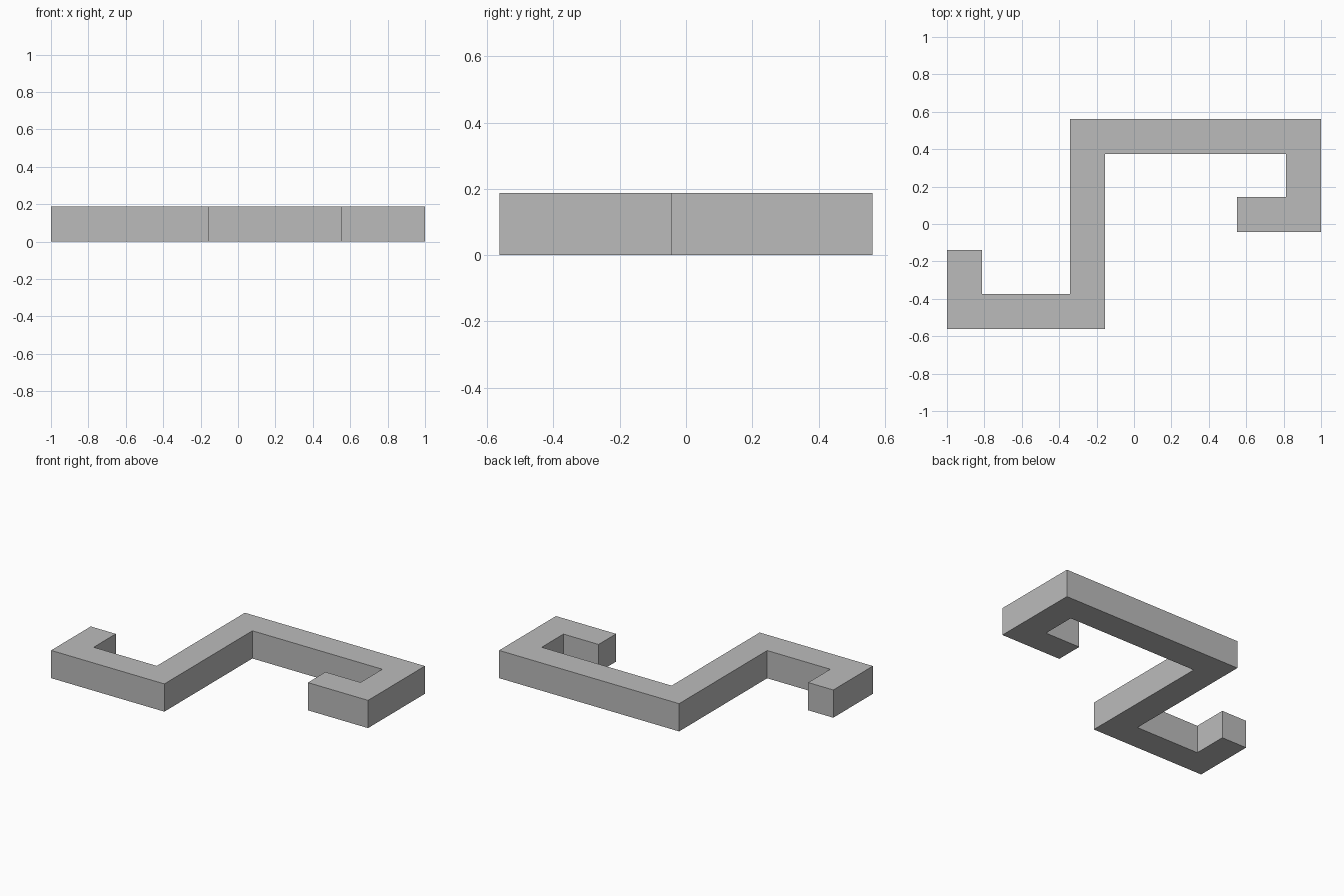
import bpy
import bmesh
from mathutils import Vector

cube = bpy.data.objects.get("Cube")
if cube:
    bpy.data.objects.remove(cube, do_unlink=True)

WIDTH = 0.187

# Flat grey material
grey = bpy.data.materials.new("plain grey")
grey.use_nodes = True
colour = (0.5, 0.5, 0.5, 1)
grey.diffuse_color = colour
grey.node_tree.nodes["Principled BSDF"].inputs["Base Color"].default_value = colour

# Centre line of the bent bar, from the short upright hook to the inner hook
path = [Vector(p) for p in (
    (-0.907, -0.14), (-0.907, -0.469), (-0.249, -0.469),
    (-0.249, 0.469), (0.907, 0.469), (0.907, 0.05), (0.552, 0.05))]


def offset_side(points, distance):
    """Shift a right-angled path sideways, with mitred corners."""
    steps = [(b - a).normalized() for a, b in zip(points, points[1:])]
    normals = [Vector((-d.y, d.x)) for d in steps]
    shifts = [normals[0]] + [m + n for m, n in zip(normals, normals[1:])] + [normals[-1]]
    return [p + s * distance for p, s in zip(points, shifts)]


# Outline of the bar, extruded up to a square section
outline = offset_side(path, WIDTH / 2) + offset_side(path, -WIDTH / 2)[::-1]
bm = bmesh.new()
base = bm.faces.new([bm.verts.new((p.x, p.y, 0)) for p in outline])
top = bmesh.ops.extrude_face_region(bm, geom=[base], use_keep_orig=True)
bmesh.ops.translate(bm, vec=(0, 0, WIDTH),
                    verts=[v for v in top["geom"] if isinstance(v, bmesh.types.BMVert)])
bmesh.ops.recalc_face_normals(bm, faces=bm.faces)

mesh = bpy.data.meshes.new("bent_bar")
bm.to_mesh(mesh)
bm.free()
mesh.materials.append(grey)
bar = bpy.data.objects.new("bent_bar", mesh)
bpy.context.collection.objects.link(bar)
